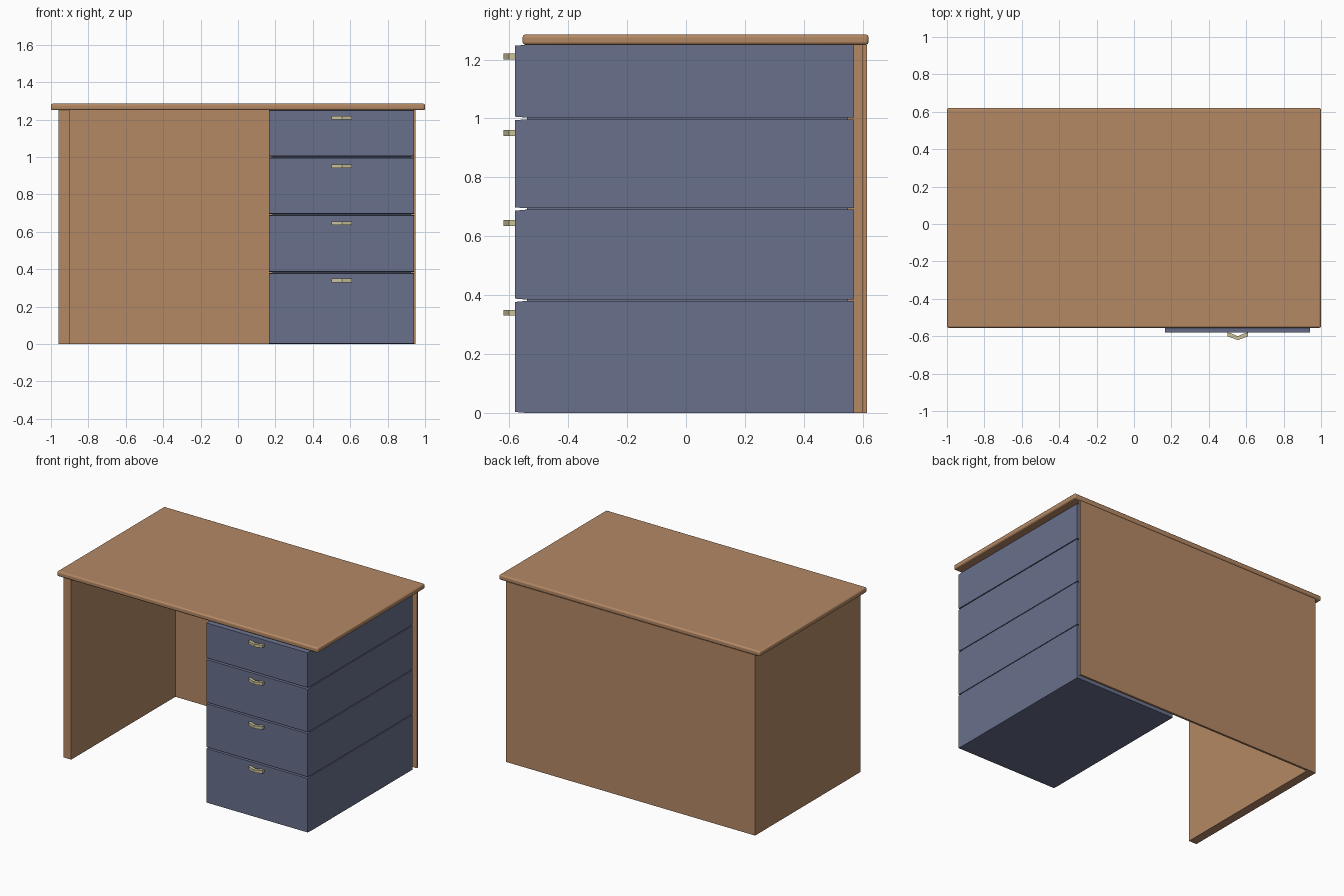
import bpy, bmesh
from mathutils import Vector

if "Cube" in bpy.data.objects:
    bpy.data.objects.remove(bpy.data.objects["Cube"])


def material(name, rgb):
    m = bpy.data.materials.new(name)
    m.diffuse_color = (*rgb, 1)
    m.use_nodes = True
    m.node_tree.nodes["Principled BSDF"].inputs["Base Color"].default_value = m.diffuse_color
    return m


WOOD = material("wood", (0.46, 0.25, 0.13))
BLUE = material("slate_blue", (0.14, 0.16, 0.26))
BRASS = material("brass", (0.60, 0.54, 0.33))


def prism(name, profile, direction, mat):
    """Extrude a closed 3D outline along a direction."""
    bm = bmesh.new()
    face = bm.faces.new([bm.verts.new(p) for p in profile])
    ext = bmesh.ops.extrude_face_region(bm, geom=[face])
    moved = [g for g in ext["geom"] if isinstance(g, bmesh.types.BMVert)]
    bmesh.ops.translate(bm, verts=moved, vec=Vector(direction))
    bmesh.ops.recalc_face_normals(bm, faces=bm.faces)
    me = bpy.data.meshes.new(name)
    bm.to_mesh(me)
    bm.free()
    ob = bpy.data.objects.new(name, me)
    bpy.context.collection.objects.link(ob)
    me.materials.append(mat)
    return ob


def box(name, x, y, z, mat):
    outline = [(x[0], y[0], z[0]), (x[1], y[0], z[0]),
               (x[1], y[1], z[0]), (x[0], y[1], z[0])]
    return prism(name, outline, (0, 0, z[1] - z[0]), mat)


# Desk top with rounded edges
top = box("desk_top", (-1, 1), (-0.555, 0.62), (1.25, 1.285), WOOD)
bevel = top.modifiers.new("round_edges", "BEVEL")
bevel.width = 0.01
bevel.segments = 3
bpy.context.view_layer.objects.active = top
top.select_set(True)
bpy.ops.object.shade_smooth_by_angle()

# Side and back panels
box("left_panel", (-0.96, -0.90), (-0.54, 0.60), (0, 1.25), WOOD)
box("back_panel", (-0.96, 0.95), (0.60, 0.615), (0, 1.25), WOOD)

# Recessed core that shows in the gaps between drawers
box("drawer_core", (0.185, 0.925), (-0.54, 0.55), (0.02, 1.24), BLUE)

# Drawers with slightly tapered fronts, each with a handle
drawers = [(0, 0.38, 0.34), (0.385, 0.69, 0.645),
           (0.695, 0.997, 0.95), (1.003, 1.25, 1.21)]
handle = [(0.50, -0.58), (0.50, -0.601), (0.555, -0.62), (0.61, -0.601),
          (0.61, -0.58), (0.59, -0.585), (0.555, -0.60), (0.52, -0.585)]
for i, (lo, hi, hz) in enumerate(drawers, 1):
    side = [(-0.58, lo + 0.003), (-0.545, lo), (0.57, lo),
            (0.57, hi), (-0.545, hi), (-0.58, hi - 0.003)]
    prism(f"drawer_{i}", [(0.165, y, z) for y, z in side], (0.775, 0, 0), BLUE)
    prism(f"handle_{i}", [(x, y, hz - 0.01) for x, y in handle],
          (0, 0, 0.02), BRASS)
